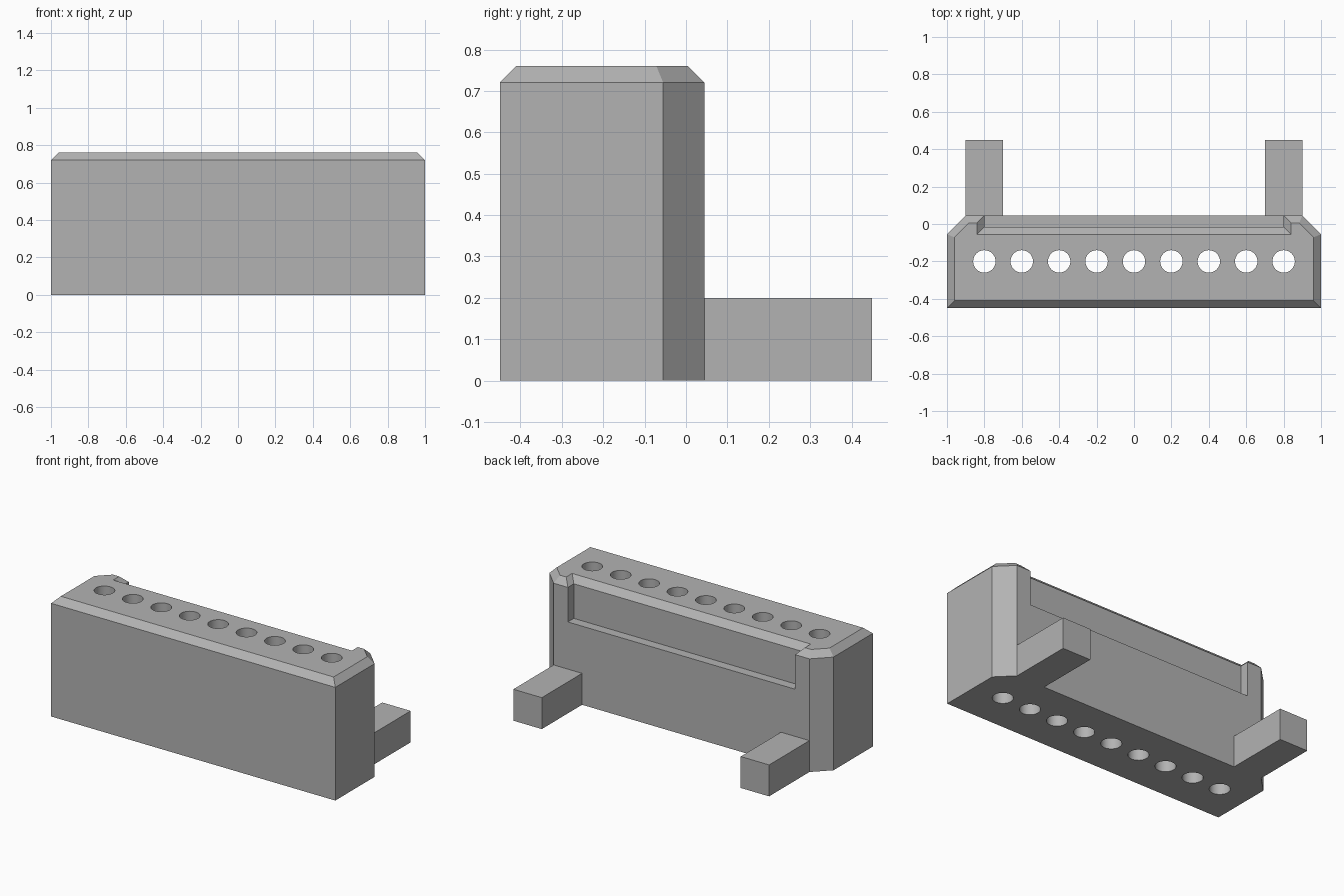
import bpy
import bmesh
import math
from mathutils import Vector

BEVEL, EAVE, TOP = 0.04, 0.72, 0.76
BACK = 0.045

if "Cube" in bpy.data.objects:
    bpy.data.objects.remove(bpy.data.objects["Cube"], do_unlink=True)

grey = bpy.data.materials.new("plain grey")
grey.use_nodes = True
colour = (0.45, 0.45, 0.45, 1)
grey.diffuse_color = colour
grey.node_tree.nodes["Principled BSDF"].inputs["Base Color"].default_value = colour


def offset(outline, d):
    """Move every edge of a counter-clockwise outline inwards by d."""
    pts = [Vector(p) for p in outline]
    result = []
    for i, p in enumerate(pts):
        a = (p - pts[i - 1]).normalized()
        b = (pts[(i + 1) % len(pts)] - p).normalized()
        na, nb = Vector((-a.y, a.x)), Vector((-b.y, b.x))
        result.append(p + (na + nb) * d / (1 + na.dot(nb)))
    return result


def loft(name, levels):
    """Closed solid through outlines stacked at given heights."""
    bm = bmesh.new()
    rings = [[bm.verts.new((p[0], p[1], z)) for p in ring] for z, ring in levels]
    bm.faces.new(rings[0][::-1])
    bm.faces.new(rings[-1])
    for low, high in zip(rings, rings[1:]):
        for i in range(len(low)):
            j = (i + 1) % len(low)
            bm.faces.new((low[i], low[j], high[j], high[i]))
    mesh = bpy.data.meshes.new(name)
    bm.to_mesh(mesh)
    bm.free()
    mesh.materials.append(grey)
    obj = bpy.data.objects.new(name, mesh)
    bpy.context.collection.objects.link(obj)
    return obj


def rect(x0, x1, y0, y1):
    return [(x0, y0), (x1, y0), (x1, y1), (x0, y1)]


def cut(target, cutter):
    cutter.hide_render = True
    mod = target.modifiers.new("cut", "BOOLEAN")
    mod.operation, mod.solver, mod.object = "DIFFERENCE", "EXACT", cutter
    bpy.context.view_layer.objects.active = target
    bpy.ops.object.modifier_apply(modifier=mod.name)
    bpy.data.objects.remove(cutter, do_unlink=True)


# Main block with clipped back corners and a bevelled top rim
plan = [(-1, -0.45), (1, -0.45), (1, BACK - 0.1), (0.9, BACK),
        (-0.9, BACK), (-1, BACK - 0.1)]
block = loft("holder_block", [(0, plan), (EAVE, plan), (TOP, offset(plan, BEVEL))])

# Recess in the back, flaring outwards to continue the top bevel
recess = rect(-0.8, 0.8, -0.015, 0.2)
cut(block, loft("recess_cutter", [(0.5, recess), (EAVE, recess),
                                  (EAVE + 2 * BEVEL, offset(recess, -2 * BEVEL))]))

# Row of round holes right through the block
for i in range(9):
    x = -0.8 + 0.2 * i
    angles = [math.tau * k / 32 for k in range(32)]
    circle = [(x + 0.06 * math.cos(a), -0.2 + 0.06 * math.sin(a)) for a in angles]
    cut(block, loft("hole_cutter", [(-0.1, circle), (1, circle)]))

bpy.ops.object.select_all(action="DESELECT")
block.select_set(True)
bpy.context.view_layer.objects.active = block
bpy.ops.object.shade_smooth_by_angle(angle=math.radians(25))

# Two support feet behind the block
for side, name in ((1, "left_foot"), (-1, "right_foot")):
    x0, x1 = sorted((0.7 * side, 0.9 * side))
    foot = rect(x0, x1, BACK, 0.45)
    loft(name, [(0, foot), (0.2, foot)])
